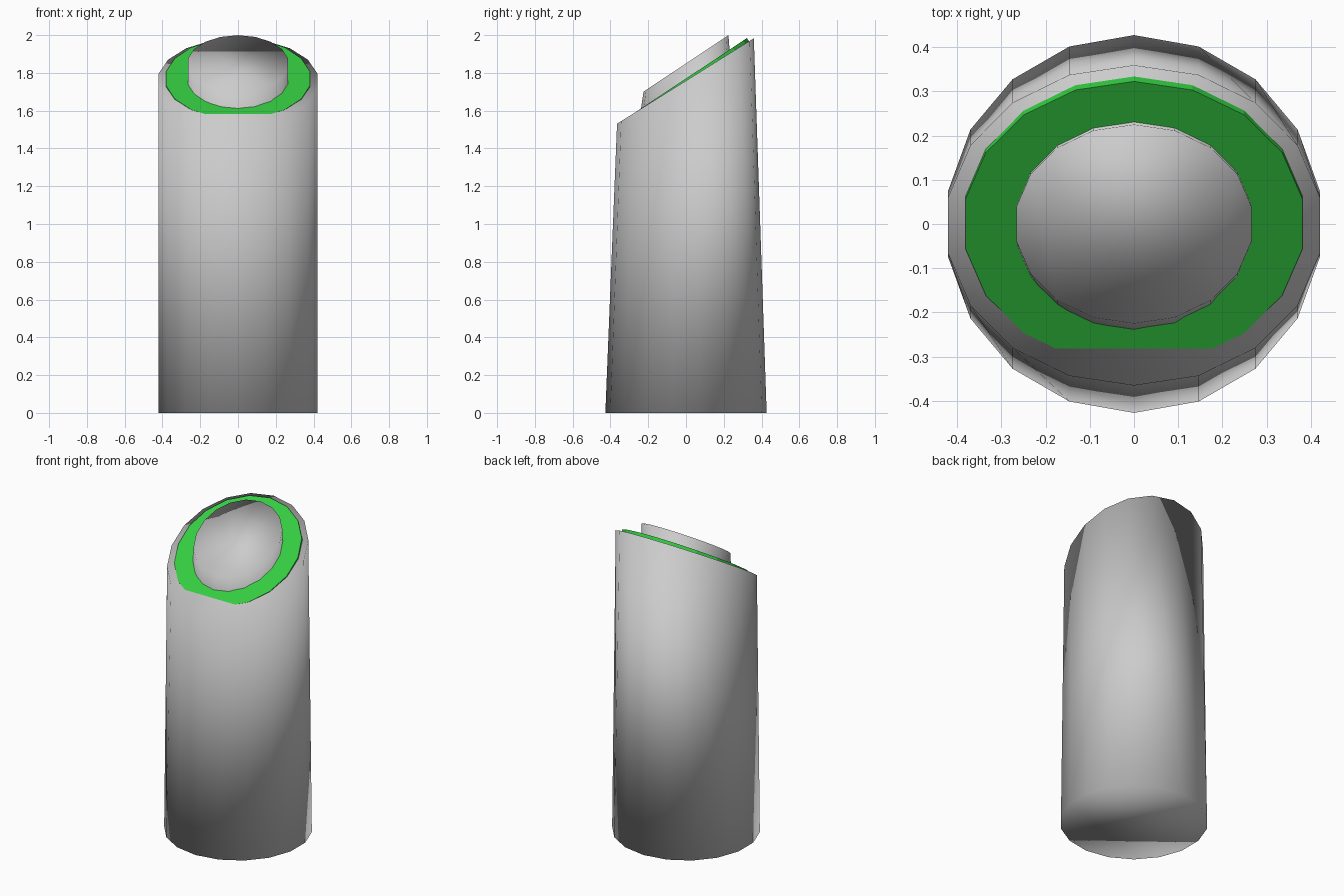
import bpy, bmesh
from math import sin, cos, pi, radians
from mathutils import Matrix, Vector

if "Cube" in bpy.data.objects:
    bpy.data.objects.remove(bpy.data.objects["Cube"])

SIDES = 18


def ring(bm, radius, centre, tilt):
    """Add a ring of vertices, tilted about x so its back is higher."""
    rot = Matrix.Rotation(radians(tilt), 3, 'X')
    steps = [2 * pi * i / SIDES for i in range(SIDES)]
    return [bm.verts.new(Vector(centre) + rot @ Vector((radius * sin(a), radius * cos(a), 0)))
            for a in steps]


def capped_tube(name, radius, base, base_tilt, top, top_tilt, smooth=True):
    bm = bmesh.new()
    lower = ring(bm, radius, base, base_tilt)
    upper = ring(bm, radius, top, top_tilt)
    for i in range(SIDES):
        j = (i + 1) % SIDES
        bm.faces.new((lower[i], lower[j], upper[j], upper[i]))
    bm.faces.new(lower)
    bm.faces.new(upper)
    bmesh.ops.recalc_face_normals(bm, faces=bm.faces[:])
    for f in bm.faces:
        f.smooth = smooth
    mesh = bpy.data.meshes.new(name)
    bm.to_mesh(mesh)
    bm.free()
    obj = bpy.data.objects.new(name, mesh)
    bpy.context.collection.objects.link(obj)
    return obj


# Main column with slanted top
capped_tube("column", 0.427, (0, 0, 0), 0, (0, -0.003, 1.757), 32)

# Green disc lying on the slanted face
tilt = 33.6
top = Vector((0, 0, 1.77))
axis = Matrix.Rotation(radians(tilt), 3, 'X') @ Vector((0, 0, 1))
disc = capped_tube("green_ring", 0.387, top - axis * 0.04, tilt, top, tilt, smooth=False)
green = bpy.data.materials.new("green")
green.diffuse_color = (0.034, 0.604, 0.053, 1)
green.use_nodes = True
green.node_tree.nodes["Principled BSDF"].inputs["Base Color"].default_value = green.diffuse_color
disc.data.materials.append(green)

# Inner core standing above the green ring
capped_tube("inner_core", 0.27, (0, 0, 1.4), 0, (0, 0, 1.85), tilt)
